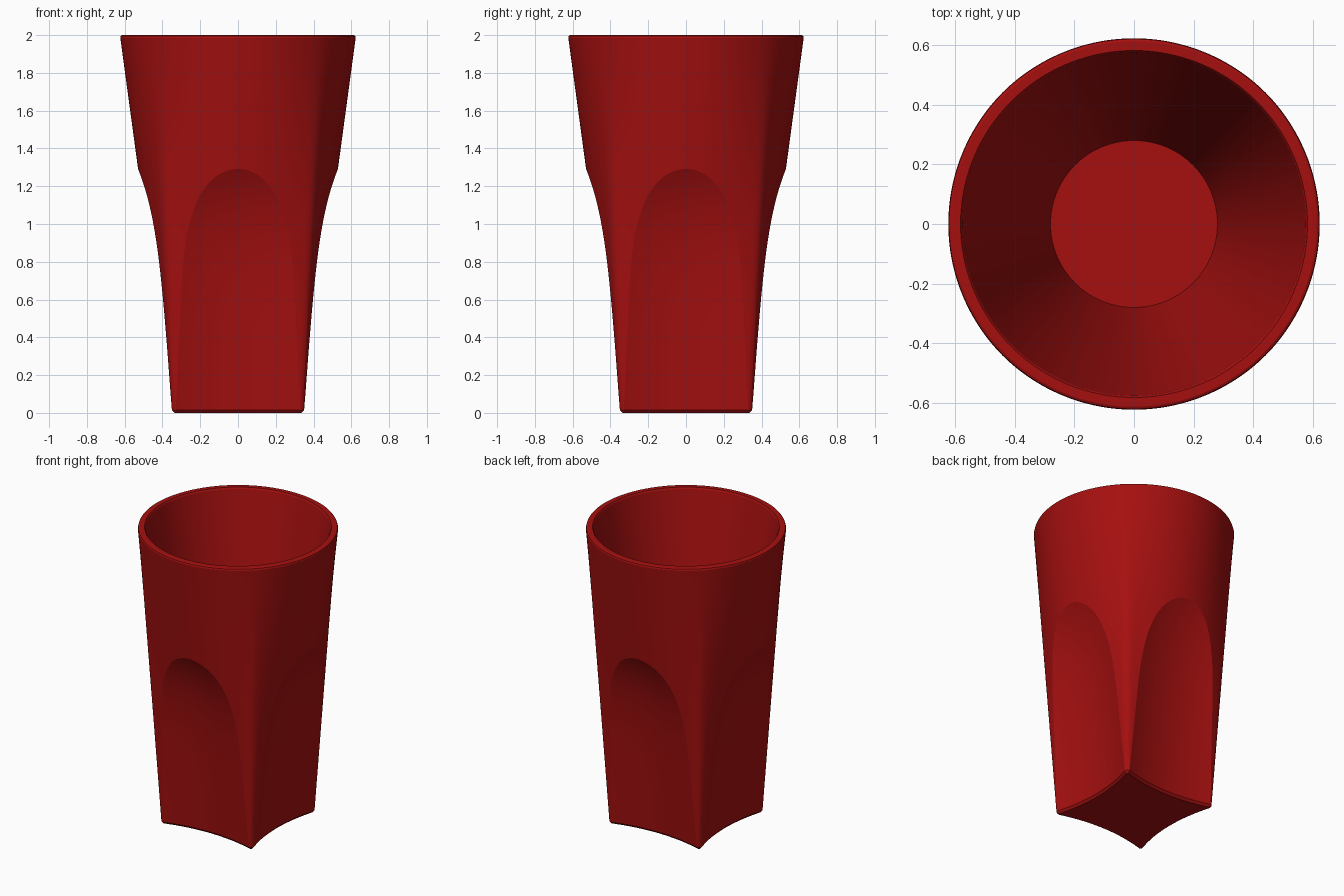
import bpy
import bmesh
import math
from math import cos, sin, pi

if "Cube" in bpy.data.objects:
    bpy.data.objects.remove(bpy.data.objects["Cube"], do_unlink=True)

SEGMENTS = 256
HEIGHT, RIM_R, BASE_HALF = 2.0, 0.625, 0.354

red = bpy.data.materials.new("deep_red")
red.use_nodes = True
colour = (0.38, 0.005, 0.005, 1)
red.diffuse_color = colour
red.node_tree.nodes["Principled BSDF"].inputs["Base Color"].default_value = colour


def skin(name, rings):
    """Closed solid through a stack of equal-length rings."""
    bm = bmesh.new()
    loops = [[bm.verts.new(p) for p in ring] for ring in rings]
    for low, high in zip(loops, loops[1:]):
        for i in range(len(low)):
            j = (i + 1) % len(low)
            bm.faces.new((low[i], low[j], high[j], high[i]))
    bm.faces.new(loops[0][::-1])
    bm.faces.new(loops[-1])
    bmesh.ops.recalc_face_normals(bm, faces=bm.faces)
    mesh = bpy.data.meshes.new(name)
    bm.to_mesh(mesh)
    bm.free()
    mesh.materials.append(red)
    obj = bpy.data.objects.new(name, mesh)
    bpy.context.collection.objects.link(obj)
    return obj


def outer_ring(z, inset=0.0):
    """Section that blends from a soft square at the base to a circle at the rim."""
    t = z / HEIGHT
    ring = []
    for i in range(SEGMENTS):
        a = 2 * pi * i / SEGMENTS
        square = BASE_HALF / (abs(cos(a)) ** 20 + abs(sin(a)) ** 20) ** (1 / 20)
        r = square + (RIM_R - square) * t - inset
        ring.append((r * cos(a), r * sin(a), z))
    return ring


def round_ring(r, z):
    return [(r * cos(2 * pi * i / SEGMENTS), r * sin(2 * pi * i / SEGMENTS), z)
            for i in range(SEGMENTS)]


def scoop_ring(z, turn):
    """Shallow concave arc, closed by two points outside the cup."""
    zc = max(z, 0)
    depth = 0.30 + 0.09 * zc + 0.028 * zc ** 5.45 - (0.012 if z <= 0 else 0)
    ys = [-0.45 + 0.9 * i / 32 for i in range(33)]
    pts = [(depth + 0.45 * y * y, y) for y in ys] + [(1.0, 0.45), (1.0, -0.45)]
    c, s = cos(turn), sin(turn)
    return [(x * c - y * s, x * s + y * c, z) for x, y in pts]


# Cup wall, rim and hollow with a thick base
walls = [outer_ring(0, 0.012), outer_ring(0.015)]
walls += [outer_ring(HEIGHT * k / 16) for k in range(1, 16)]
walls += [outer_ring(1.985), outer_ring(1.996, 0.004), outer_ring(HEIGHT, 0.012)]
walls += [round_ring(0.582, HEIGHT), round_ring(0.576, 1.99), round_ring(0.28, 0.35)]
cup = skin("cup", walls)

# Four arched scoops around the lower half
levels = [-0.1, 0, 0.015] + [0.05 + 1.4 * k / 42 for k in range(43)]
for k in range(4):
    cutter = skin("scoop_cutter", [scoop_ring(z, k * pi / 2) for z in levels])
    cutter.hide_render = True
    mod = cup.modifiers.new("scoop", "BOOLEAN")
    mod.operation = "DIFFERENCE"
    mod.solver = "EXACT"
    mod.object = cutter
    bpy.context.view_layer.objects.active = cup
    bpy.ops.object.modifier_apply(modifier=mod.name)
    bpy.data.objects.remove(cutter, do_unlink=True)

# Smooth surfaces with crisp scoop outlines
bpy.ops.object.select_all(action="DESELECT")
cup.select_set(True)
bpy.context.view_layer.objects.active = cup
bpy.ops.object.shade_smooth_by_angle(angle=math.radians(16))
